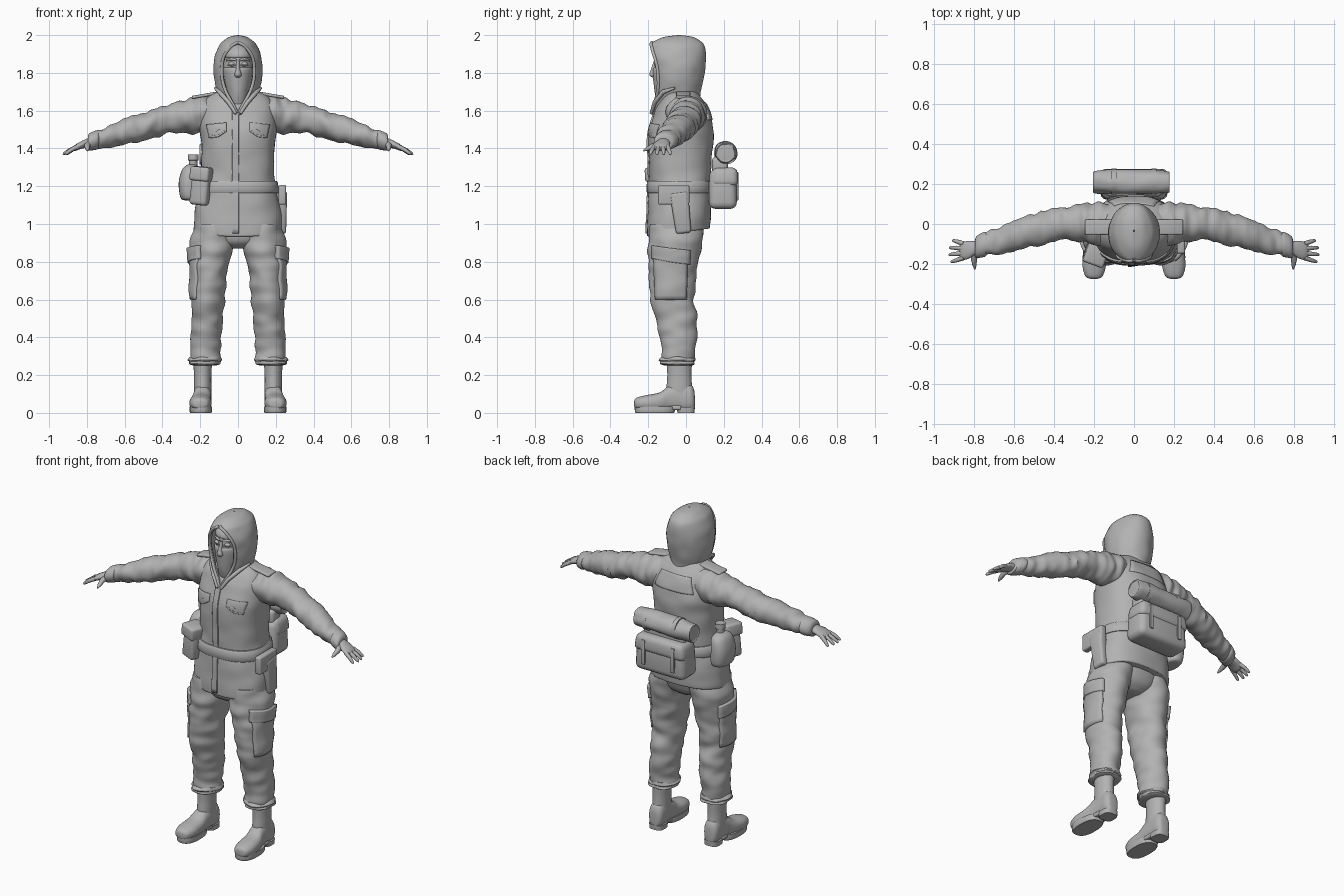
import bpy, bmesh, math
from mathutils import Vector, Euler, noise
from mathutils.bvhtree import BVHTree

cube = bpy.data.objects.get("Cube")
if cube:
    bpy.data.objects.remove(cube, do_unlink=True)

GREY = bpy.data.materials.new("plain grey")
GREY.use_nodes = True
GREY.diffuse_color = (.45, .45, .45, 1)
GREY.node_tree.nodes["Principled BSDF"].inputs["Base Color"].default_value = (.45, .45, .45, 1)


def finish(name, bm, mirror=False, thick=0, offset=0, angle=40):
    """Turn a bmesh into a smooth-shaded object with optional shell and mirror."""
    bmesh.ops.recalc_face_normals(bm, faces=bm.faces[:])
    mesh = bpy.data.meshes.new(name)
    bm.to_mesh(mesh)
    bm.free()
    mesh.materials.append(GREY)
    obj = bpy.data.objects.new(name, mesh)
    bpy.context.collection.objects.link(obj)
    bpy.ops.object.select_all(action='DESELECT')
    obj.select_set(True)
    bpy.context.view_layer.objects.active = obj
    bpy.ops.object.shade_smooth_by_angle(angle=math.radians(angle))
    if thick:
        shell = obj.modifiers.new("shell", 'SOLIDIFY')
        shell.thickness, shell.offset = thick, offset
    if mirror:
        obj.modifiers.new("mirror", 'MIRROR').use_clip = False
    return obj


def blend(rows, steps):
    """Smoothly interpolate between rows of numbers."""
    out = []
    for i in range(len(rows) - 1):
        p = [rows[max(0, min(len(rows) - 1, i + k))] for k in (-1, 0, 1, 2)]
        for s in range(steps):
            t = s / steps
            out.append([b + .5 * t * (c - a + t * (2*a - 5*b + 4*c - d + t * (3*(b - c) + d - a)))
                        for a, b, c, d in zip(*p)])
    return out + [list(rows[-1])]


def place(axis, t, a, b):
    return Vector({'x': (t, a, b), 'y': (a, t, b), 'z': (a, b, t)}[axis])


def loft(name, axis, rows, n=36, steps=4, power=2.0, wrinkle=0, stretch=(14, 14, 14),
         tweak=None, **kw):
    """Skin oval rings; each row is position, two centres, two radii."""
    bm = bmesh.new()
    rings = []
    for t, ca, cb, ra, rb in blend(rows, steps):
        ring = []
        for k in range(n):
            w = 2 * math.pi * k / n
            c, s = math.cos(w), math.sin(w)
            da = math.copysign(abs(c) ** (2 / power), c)
            db = math.copysign(abs(s) ** (2 / power), s)
            p = place(axis, t, ca + ra * da, cb + rb * db)
            if wrinkle:
                q = Vector(a * b for a, b in zip(p, stretch))
                p += place(axis, 0, da, db) * wrinkle * noise.noise(q)
            ring.append(bm.verts.new(tweak(p) if tweak else p))
        rings.append(ring)
    for a, b in zip(rings, rings[1:]):
        for k in range(n):
            bm.faces.new((a[k], a[(k + 1) % n], b[(k + 1) % n], b[k]))
    bm.faces.new(rings[0])
    bm.faces.new(rings[-1])
    return finish(name, bm, **kw)


def tube(name, pts, radii, mirror=False, cyclic=False):
    """Round tapered tube through points."""
    curve = bpy.data.curves.new(name, 'CURVE')
    curve.dimensions, curve.bevel_depth = '3D', 1
    curve.bevel_resolution, curve.use_fill_caps = 3, True
    spline = curve.splines.new('POLY')
    spline.points.add(len(pts) - 1)
    spline.use_cyclic_u = cyclic
    for p, co, r in zip(spline.points, pts, radii):
        p.co, p.radius = (*co, 1), r
    temp = bpy.data.objects.new("temp", curve)
    bm = bmesh.new()
    bpy.context.collection.objects.link(temp)
    bpy.context.view_layer.update()
    bm.from_mesh(temp.to_mesh())
    temp.to_mesh_clear()
    bpy.data.objects.remove(temp, do_unlink=True)
    return finish(name, bm, mirror, angle=60)


def box(name, loc, size, rot=(0, 0, 0), bevel=.015, taper=1.0, **kw):
    """Rounded box, optionally narrower at the top."""
    bm = bmesh.new()
    bmesh.ops.create_cube(bm, size=1)
    for v in bm.verts:
        f = taper if v.co.z > 0 else 1
        v.co = Vector((v.co.x * size[0] * f, v.co.y * size[1] * f, v.co.z * size[2]))
    bmesh.ops.bevel(bm, geom=bm.edges[:], offset=bevel, segments=3, profile=.5, affect='EDGES')
    bmesh.ops.rotate(bm, verts=bm.verts[:], matrix=Euler(rot).to_matrix())
    bmesh.ops.translate(bm, verts=bm.verts[:], vec=loc)
    return finish(name, bm, **kw)


def patch(name, target, side, corners, thick=.014, n=10, **kw):
    """Cloth panel laid on a target surface, seen from one side."""
    mesh = target.data
    tree = BVHTree.FromPolygons([v.co for v in mesh.vertices], [p.vertices for p in mesh.polygons])
    start = {'front': (0, -1, 0), 'back': (0, 1, 0), 'side': (1, 0, 0)}[side]
    c = [Vector(p) for p in corners]
    bm = bmesh.new()
    grid = []
    for i in range(n + 1):
        for j in range(n + 1):
            p = c[0].lerp(c[1], i / n).lerp(c[3].lerp(c[2], i / n), j / n)
            o = (0, p.x, p.y) if side == 'side' else (p.x, 0, p.y)
            hit = tree.ray_cast(Vector(o) + Vector(start), -Vector(start))[0]
            grid.append(bm.verts.new(hit if hit else o))
    for i in range(n):
        for j in range(n):
            k = i * (n + 1) + j
            bm.faces.new((grid[k], grid[k + 1], grid[k + n + 2], grid[k + n + 1]))
    return finish(name, bm, thick=thick, **kw)


# Jacket body, with the hem rising towards the back
def hem(p):
    p.z += .13 * (p.y + .04) * max(0, min(1, (1.15 - p.z) / .2))
    return p


jacket = loft("jacket", 'z', [
    (.955, 0, -.04, .225, .162), (.97, 0, -.04, .232, .168), (1.06, 0, -.035, .23, .168),
    (1.16, 0, -.033, .208, .165), (1.26, 0, -.03, .193, .163), (1.4, 0, -.03, .194, .17),
    (1.5, 0, -.025, .203, .17), (1.58, 0, -.02, .2, .15), (1.64, 0, -.02, .185, .122),
    (1.685, 0, -.02, .145, .09), (1.71, 0, -.02, .08, .07)],
    n=64, steps=6, power=2.4, wrinkle=.006, stretch=(9, 9, 13), tweak=hem)
loft("belt", 'z', [(1.165, 0, -.033, .209, .168), (1.17, 0, -.033, .217, .176),
                   (1.222, 0, -.033, .21, .174), (1.228, 0, -.033, .2, .165)],
     n=64, steps=2, power=2.4)
patch("front_placket", jacket, 'front', [(-.03, .95), (.004, .95), (.004, 1.6), (-.03, 1.6)], n=24)
patch("chest_pocket_flap", jacket, 'front',
      [(.06, 1.49), (.15, 1.455), (.165, 1.525), (.06, 1.535)], mirror=True)
patch("chest_flap_point", jacket, 'front',
      [(.06, 1.49), (.105, 1.46), (.15, 1.455), (.1, 1.5)], mirror=True)
patch("back_yoke", jacket, 'back', [(-.13, 1.55), (.13, 1.55), (.1, 1.64), (-.1, 1.64)], thick=.008)
box("epaulette", (.175, -.015, 1.682), (.14, .075, .016), (0, .17, 0), .006, mirror=True)

# Sleeves and cuffs
loft("sleeve", 'x', [
    (.09, -.01, 1.58, .1, .09), (.18, 0, 1.582, .108, .098), (.25, .005, 1.57, .094, .094),
    (.35, 0, 1.56, .082, .077), (.5, -.03, 1.515, .082, .075), (.65, -.075, 1.474, .073, .062),
    (.75, -.105, 1.444, .056, .046), (.79, -.118, 1.432, .05, .041)],
    steps=9, wrinkle=.013, stretch=(26, 9, 12), mirror=True)
loft("sleeve_cuff", 'x', [(.735, -.1, 1.449, .05, .04), (.745, -.103, 1.446, .062, .051),
                          (.785, -.116, 1.434, .056, .046), (.795, -.12, 1.43, .04, .03)],
     steps=3, wrinkle=.004, mirror=True)

# Hands
loft("palm", 'x', [(.77, -.115, 1.436, .033, .026), (.8, -.122, 1.428, .036, .024),
                   (.83, -.13, 1.418, .045, .02), (.86, -.135, 1.404, .043, .017),
                   (.872, -.136, 1.398, .03, .008)], n=24, mirror=True)
for i, finger in enumerate(("index", "middle", "ring", "little")):
    y = -.168 + .023 * i
    spread = -.02 + .012 * i
    length = (.06, .07, .067, .052)[i]
    tube(finger + "_finger", [(.85, y, 1.409), (.85 + length * .55, y + spread * .6, 1.393),
                              (.85 + length, y + spread, 1.373), (.856 + length, y + spread, 1.367)],
         [.0125, .011, .008, .003], mirror=True)
tube("thumb", [(.79, -.14, 1.425), (.8, -.175, 1.412), (.797, -.205, 1.398), (.795, -.225, 1.388)],
     [.018, .015, .011, .004], mirror=True)

# Trousers
loft("trouser_seat", 'z', [(.87, 0, -.05, .05, .07), (.91, 0, -.05, .15, .12),
                           (1.0, 0, -.04, .19, .14)], power=2.3)
leg = loft("trouser_leg", 'z', [
    (1.0, .12, -.045, .105, .14), (.9, .135, -.058, .118, .142), (.8, .147, -.066, .103, .132),
    (.7, .156, -.072, .095, .122), (.6, .16, -.072, .09, .114), (.5, .163, -.052, .083, .108),
    (.4, .169, -.04, .08, .099), (.31, .174, -.043, .079, .09), (.27, .176, -.043, .08, .088)],
    n=44, steps=8, wrinkle=.012, stretch=(9, 9, 17), mirror=True)
loft("trouser_cuff", 'z', [(.25, .178, -.04, .055, .07), (.258, .177, -.042, .083, .092),
                           (.272, .176, -.043, .082, .09), (.28, .175, -.043, .088, .096),
                           (.298, .175, -.043, .076, .086)],
     steps=3, wrinkle=.014, stretch=(18, 18, 25), mirror=True)
patch("cargo_pocket", leg, 'side', [(-.16, .6), (.0, .6), (.01, .84), (-.17, .84)], .018, mirror=True)
patch("cargo_pocket_flap", leg, 'side', [(-.175, .815), (.015, .785), (.02, .86), (-.175, .885)],
      .032, mirror=True)

# Boots
loft("boot_shaft", 'z', [(.06, .187, -.03, .044, .07), (.13, .187, -.035, .046, .068),
                         (.2, .187, -.035, .046, .064), (.29, .187, -.035, .051, .068)], mirror=True)
loft("boot_foot", 'y', [
    (-.274, .2, .048, .015, .015), (-.262, .2, .05, .042, .03), (-.21, .199, .052, .058, .042),
    (-.14, .196, .058, .055, .05), (-.09, .19, .075, .048, .068), (-.03, .187, .085, .046, .08),
    (.02, .187, .08, .045, .075), (.042, .187, .07, .032, .055), (.047, .187, .06, .012, .02)],
    power=2.3, tweak=lambda p: Vector((p.x, p.y, max(p.z, .022))), mirror=True)
loft("boot_sole", 'z', [(0, .197, -.165, .056, .102), (.008, .197, -.165, .059, .106),
                        (.035, .197, -.165, .059, .107)], steps=2, power=2.5, mirror=True)
loft("boot_heel", 'z', [(0, .187, 0, .044, .045), (.03, .187, -.002, .047, .049)],
     steps=2, power=3, mirror=True)
box("boot_arch", (.19, -.06, .028), (.085, .07, .024), bevel=.008, mirror=True)

# Head and face covering
loft("head", 'z', [(1.58, 0, -.05, .06, .07), (1.7, 0, -.06, .06, .08), (1.78, 0, -.07, .074, .095),
                   (1.85, 0, -.068, .078, .096), (1.92, 0, -.06, .07, .085), (1.96, 0, -.05, .03, .04)])
loft("face_mask", 'z', [(1.6, 0, -.06, .058, .075), (1.66, 0, -.07, .06, .086), (1.7, 0, -.074, .062, .092),
                        (1.74, 0, -.073, .071, .098), (1.8, 0, -.073, .08, .104),
                        (1.825, 0, -.07, .081, .103), (1.828, 0, -.07, .07, .09)])
loft("head_cover", 'z', [(1.882, 0, -.064, .068, .085), (1.885, 0, -.066, .08, .1),
                         (1.92, 0, -.06, .074, .093), (1.965, 0, -.05, .03, .04)])
loft("nose", 'z', [(1.775, 0, -.165, .012, .012), (1.79, 0, -.17, .019, .024), (1.82, 0, -.165, .012, .02),
                   (1.865, 0, -.158, .008, .012)], n=20)
loft("eye", 'z', [(1.836, .033, -.15, .006, .004), (1.841, .033, -.15, .015, .012),
                  (1.85, .033, -.15, .019, .016), (1.86, .033, -.15, .006, .004)], n=20, mirror=True)
tube("brow", [(.01, -.163, 1.868), (.035, -.156, 1.874), (.06, -.132, 1.866)],
     [.006, .008, .005], mirror=True)
tube("lower_eyelid", [(.014, -.163, 1.842), (.034, -.158, 1.836), (.054, -.139, 1.843)],
     [.003, .005, .003], mirror=True)

# Hood: open rings whose front gap widens around the face
# each row is height, centre, two radii and gap angle
rows = blend([(1.58, -.06, .05, .115, 5), (1.64, -.05, .082, .12, 22), (1.7, -.047, .111, .126, 35),
              (1.76, -.045, .126, .135, 41), (1.83, -.045, .13, .147, 42), (1.89, -.046, .122, .152, 37),
              (1.94, -.046, .101, .147, 22), (1.965, -.045, .083, .128, 0),
              (1.99, -.04, .048, .078, 0), (2.0, -.035, .003, .004, 0)], 6)
bm = bmesh.new()
rings, rim = [], []
for z, cy, rx, ry, gap in rows:
    gap = math.radians(max(0, gap))
    angles = [gap + (2 * math.pi - 2 * gap) * k / 40 for k in range(41)]
    pts = [Vector((rx * math.sin(w), cy - ry * math.cos(w), z)) for w in angles]
    if gap > .01:
        rim.append(pts[0])
    for p in pts:
        p.xy += .004 * noise.noise(p * 15) * Vector((p.x, p.y - cy)).normalized()
    rings.append([bm.verts.new(p) for p in pts])
for a, b in zip(rings, rings[1:]):
    for k in range(40):
        bm.faces.new((a[k], a[k + 1], b[k + 1], b[k]))
bmesh.ops.remove_doubles(bm, verts=bm.verts[:], dist=.0005)
finish("hood", bm, thick=.014, offset=-1, angle=60)
tube("hood_rim", rim, [.009] * len(rim), mirror=True)
tube("collar_edge", [(.012, -.185, 1.585), (.05, -.165, 1.645), (.1, -.12, 1.7), (.122, -.06, 1.72)],
     [.008, .012, .012, .006], mirror=True)

# Holster on the left hip
box("holster_flap", (.235, -.065, 1.155), (.04, .165, .105), bevel=.01)
box("holster_body", (.232, -.025, 1.06), (.045, .08, .22), (.12, 0, 0), .015, 1.25)

# Pouch and flask on the right hip
box("belt_pouch", (-.192, -.15, 1.2), (.1, .1, .2), (0, .1, -.35), .02, .93)
box("belt_pouch_flap", (-.19, -.152, 1.265), (.108, .11, .075), (0, .1, -.35), .014)
loft("flask", 'z', [(1.125, -.25, .01, .03, .05), (1.14, -.255, .01, .05, .078), (1.22, -.26, .01, .054, .084),
                    (1.29, -.25, .01, .045, .07), (1.315, -.245, .01, .02, .03)], power=2.4)
loft("flask_cap", 'z', [(1.3, -.237, .005, .022, .022), (1.335, -.237, .005, .022, .022),
                        (1.338, -.237, .005, .029, .029), (1.368, -.237, .005, .028, .028)], n=24, steps=2)

# Back pack with a bedroll on top
box("back_pack", (0, .195, 1.185), (.34, .15, .21), bevel=.035, taper=.94)
box("back_pack_flap", (0, .205, 1.25), (.345, .145, .1), bevel=.03, taper=.92)
box("roll_support", (0, .18, 1.31), (.28, .085, .09), bevel=.02)
loft("bedroll", 'x', [(-.2, .21, 1.372, .042, .042), (-.185, .21, 1.372, .056, .057),
                      (0, .21, 1.378, .06, .058), (.16, .21, 1.38, .056, .056),
                      (.175, .21, 1.38, .042, .042)], steps=8, wrinkle=.008, stretch=(9, 20, 20))
for x in (-.1, .1):
    loft("bedroll_strap", 'x', [(x - .012, .21, 1.377, .062, .062), (x + .012, .21, 1.377, .062, .062)], steps=1)
    box("back_pack_strap", (x, .272, 1.2), (.024, .012, .15), bevel=.004)
